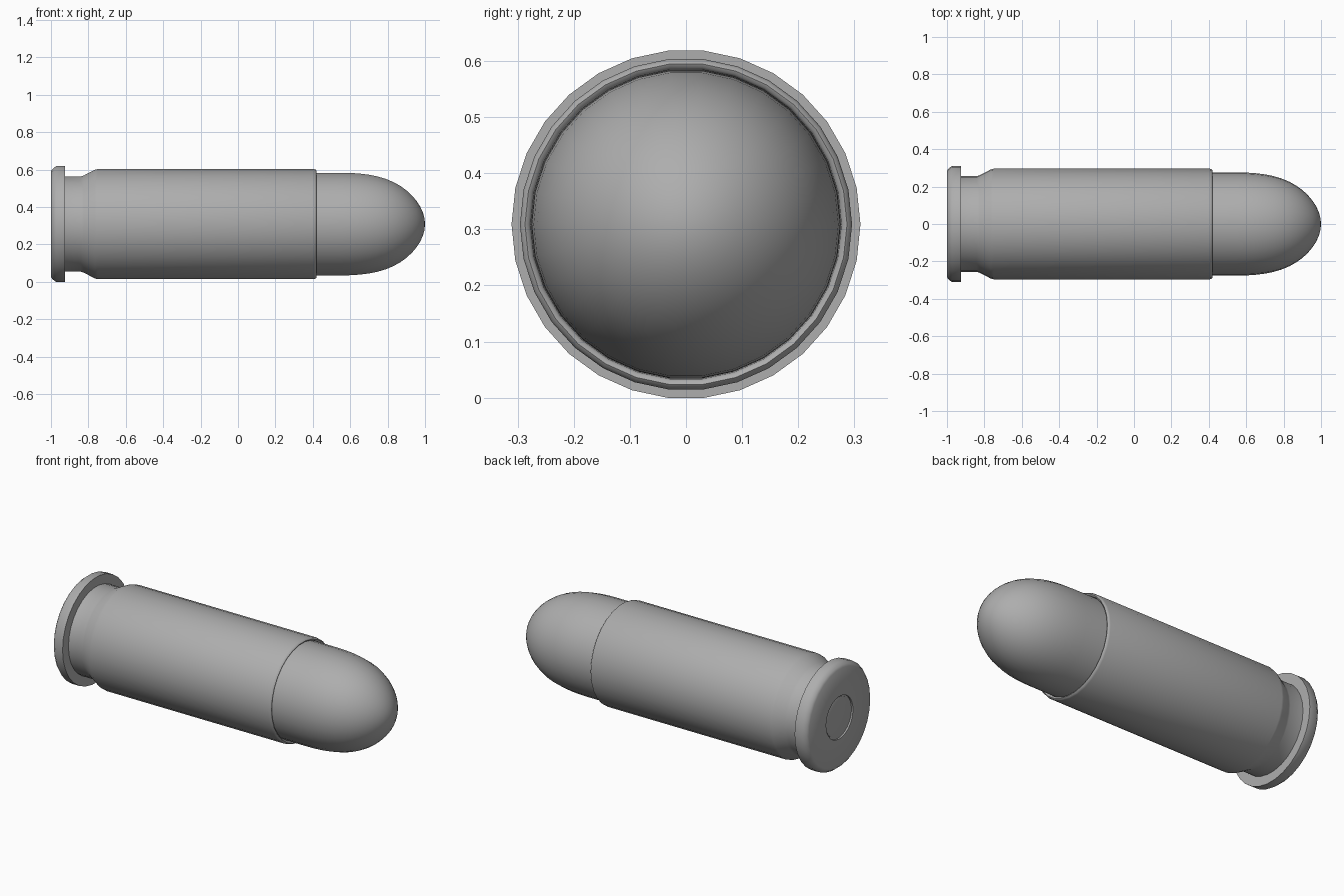
import bpy, bmesh, math

if "Cube" in bpy.data.objects:
    bpy.data.objects.remove(bpy.data.objects["Cube"])

SIDES = 30
AXIS_Z = 0.309  # height of the long axis

grey = bpy.data.materials.new("dark_grey")
grey.diffuse_color = (0.42, 0.42, 0.42, 1)
grey.use_nodes = True
grey.node_tree.nodes["Principled BSDF"].inputs["Base Color"].default_value = grey.diffuse_color


def lathe(name, profile):
    """Revolve (x, radius) points around the x axis; radius 0 becomes a pole."""
    bm = bmesh.new()
    rings = []
    for x, r in profile:
        if r == 0:
            rings.append([bm.verts.new((x, 0, 0))] * SIDES)
        else:
            rings.append([bm.verts.new((x, r * math.cos(i * math.tau / SIDES),
                                        r * math.sin(i * math.tau / SIDES)))
                          for i in range(SIDES)])
    for a, b in zip(rings, rings[1:]):
        for i in range(SIDES):
            j = (i + 1) % SIDES
            bm.faces.new(dict.fromkeys((a[i], b[i], b[j], a[j])))
    bmesh.ops.recalc_face_normals(bm, faces=bm.faces)
    mesh = bpy.data.meshes.new(name)
    bm.to_mesh(mesh)
    bm.free()
    mesh.materials.append(grey)
    ob = bpy.data.objects.new(name, mesh)
    ob.location.z = AXIS_Z
    bpy.context.collection.objects.link(ob)
    bpy.ops.object.select_all(action='DESELECT')
    ob.select_set(True)
    bpy.context.view_layer.objects.active = ob
    bpy.ops.object.shade_smooth_by_angle(angle=math.radians(50))
    return ob


# Casing: recessed base pocket, chamfered rim, groove, shoulder, wall, rolled lip
lathe("casing", [
    (-0.99, 0), (-0.99, 0.125), (-1.0, 0.125), (-1.0, 0.285),
    (-0.992, 0.296), (-0.973, 0.311), (-0.925, 0.311), (-0.925, 0.256),
    (-0.84, 0.256), (-0.825, 0.261), (-0.765, 0.292), (-0.75, 0.296),
    (0.405, 0.296), (0.415, 0.293), (0.42, 0.287), (0.417, 0.281),
    (0.41, 0.277), (0.39, 0.276)])

# Primer disc sitting in the base pocket
lathe("primer", [(-0.995, 0), (-0.995, 0.1), (-0.991, 0.116), (-0.985, 0.118)])

# Rounded nose: short straight section, then a slightly full quarter ellipse
nose = [(0.39, 0.276), (0.47, 0.276)]
for k in range(15):
    a = k / 14 * math.pi / 2
    bulge = 1 + 0.05 * math.sin(2 * a) ** 2
    r = 0 if k == 14 else 0.276 * min(1, math.cos(a) * bulge)
    nose.append((0.55 + 0.45 * math.sin(a), r))
lathe("nose", nose)
